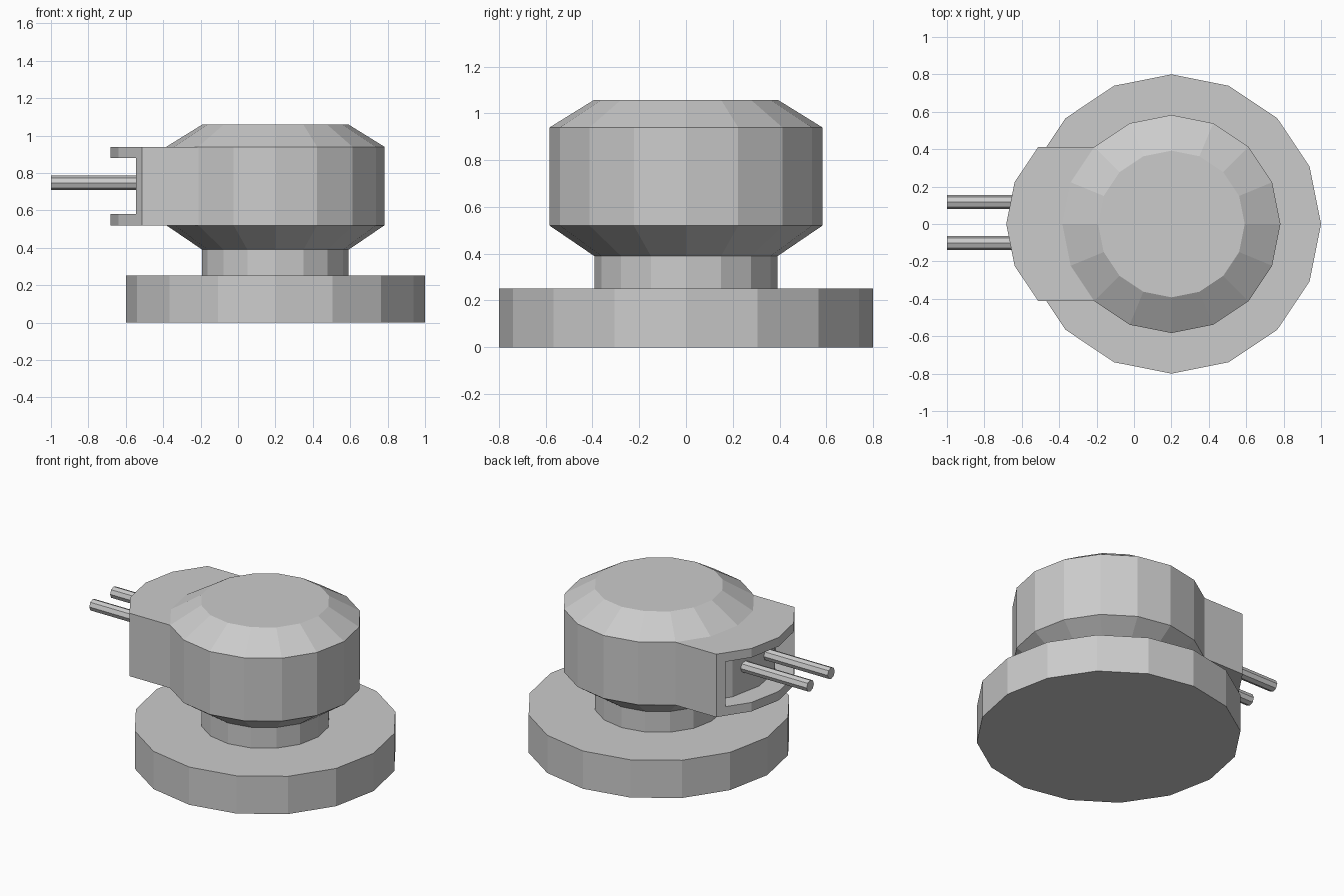
import bpy, bmesh
from math import cos, sin, pi
from mathutils import Vector, Matrix

if "Cube" in bpy.data.objects:
    bpy.data.objects.remove(bpy.data.objects["Cube"])

CX, N = 0.2, 16


def finish(name, bm):
    bmesh.ops.recalc_face_normals(bm, faces=bm.faces)
    mesh = bpy.data.meshes.new(name)
    bm.to_mesh(mesh)
    bm.free()
    obj = bpy.data.objects.new(name, mesh)
    bpy.context.collection.objects.link(obj)
    return obj


def lathe(profile):
    """Capped 16-sided turning; returns the mesh and the side faces of each band."""
    bm = bmesh.new()
    rings = [[bm.verts.new((CX + r * cos(2 * pi * i / N), r * sin(2 * pi * i / N), z))
              for i in range(N)] for r, z in profile]
    bands = []
    for a, b in zip(rings, rings[1:]):
        bands.append([bm.faces.new((a[i], a[(i + 1) % N], b[(i + 1) % N], b[i]))
                      for i in range(N)])
    bm.faces.new(rings[0][::-1])
    bm.faces.new(rings[-1])
    return bm, bands


def extrude(bm, faces, offset):
    new = bmesh.ops.extrude_face_region(bm, geom=faces)["geom"]
    old = [f for f in faces if f.is_valid and f not in new]
    if old:
        bmesh.ops.delete(bm, geom=old, context='FACES')
    verts = [g for g in new if isinstance(g, bmesh.types.BMVert)]
    bmesh.ops.translate(bm, verts=verts, vec=Vector(offset))
    return [g for g in new if isinstance(g, bmesh.types.BMFace)]


# Round base plate
bm, _ = lathe([(0.8, 0), (0.8, 0.252)])
finish("base", bm)

# Neck and turret, with the gun housing pulled out of the four left faces
bm, bands = lathe([(0.392, 0.252), (0.392, 0.39), (0.583, 0.52), (0.583, 0.94), (0.392, 1.058)])
front = extrude(bm, bands[2][6:10], (-0.3, 0, 0))
bm.normal_update()
# Recessed gun window inside a thin frame
bmesh.ops.inset_region(bm, faces=front, thickness=0.06, use_even_offset=True)
extrude(bm, front, (0.14, 0, 0))
finish("turret", bm)

# Twin gun barrels
for side, y in (("left", 0.118), ("right", -0.102)):
    bm = bmesh.new()
    mat = Matrix.Translation((-0.7, y, 0.747)) @ Matrix.Rotation(pi / 2, 4, 'Y')
    bmesh.ops.create_cone(bm, cap_ends=True, segments=8, radius1=0.038, radius2=0.038,
                          depth=0.6, matrix=mat)
    finish("barrel_" + side, bm)
